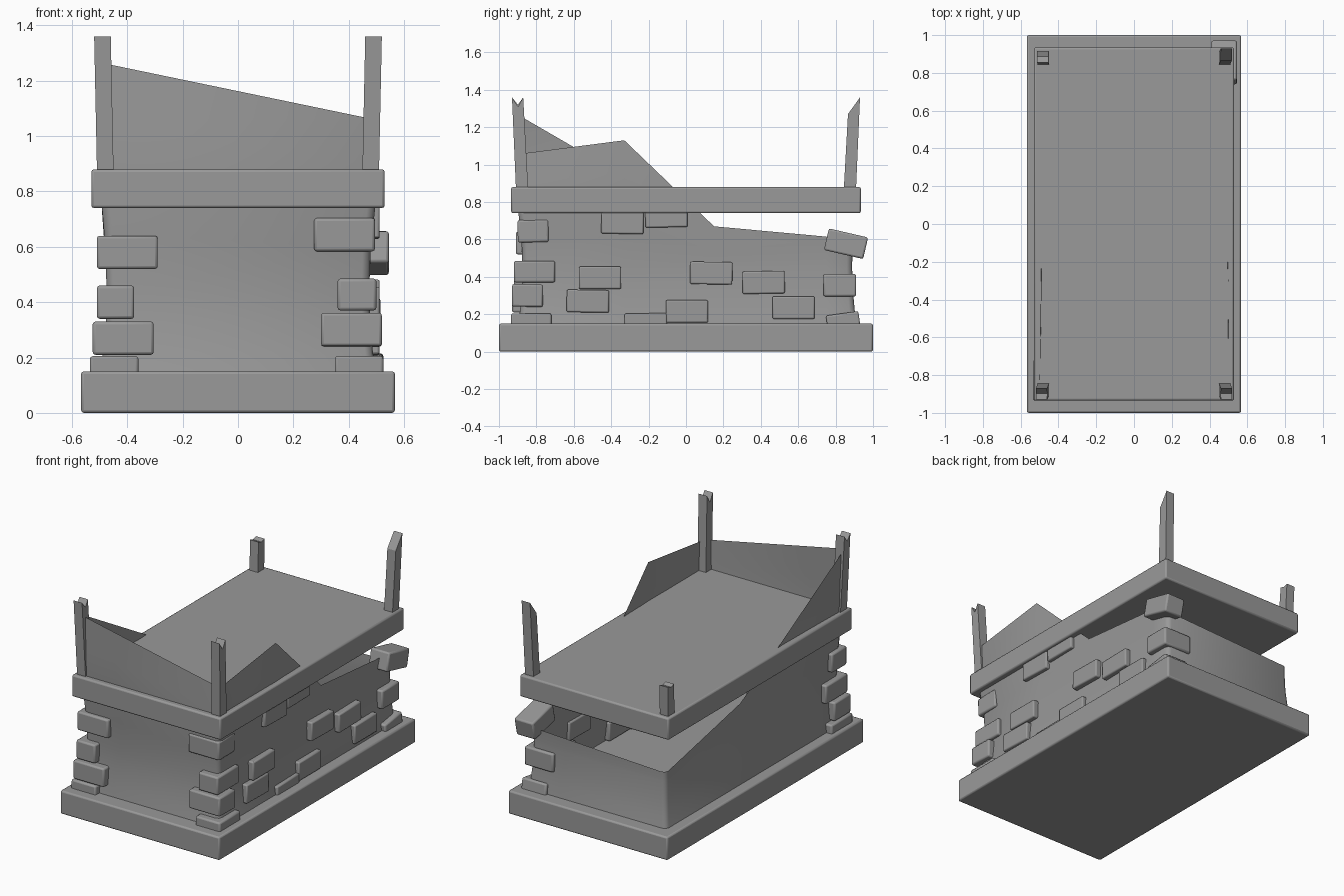
import bpy, bmesh, math

if "Cube" in bpy.data.objects:
    bpy.data.objects.remove(bpy.data.objects["Cube"])

stone = bpy.data.materials.new("dark_grey")
stone.diffuse_color = (.32, .32, .32, 1)
stone.use_nodes = True
stone.node_tree.nodes["Principled BSDF"].inputs["Base Color"].default_value = stone.diffuse_color


def finish(name, bm, angle=35):
    me = bpy.data.meshes.new(name)
    bmesh.ops.recalc_face_normals(bm, faces=bm.faces)
    bm.to_mesh(me)
    bm.free()
    me.materials.append(stone)
    ob = bpy.data.objects.new(name, me)
    bpy.context.collection.objects.link(ob)
    for o in bpy.context.selected_objects:
        o.select_set(False)
    bpy.context.view_layer.objects.active = ob
    ob.select_set(True)
    bpy.ops.object.shade_smooth_by_angle(angle=math.radians(angle))
    return ob


def box(name, x, y, z, bevel, tilt=0.0):
    """Bevelled block from (min, max) ranges, tilted about the x axis."""
    bm = bmesh.new()
    bmesh.ops.create_cube(bm, size=1)
    bmesh.ops.scale(bm, vec=(x[1] - x[0], y[1] - y[0], z[1] - z[0]), verts=bm.verts)
    ob = finish(name, bm)
    ob.location = (sum(x) / 2, sum(y) / 2, sum(z) / 2)
    ob.rotation_euler.x = math.radians(tilt)
    mod = ob.modifiers.new("bevel", 'BEVEL')
    mod.width, mod.segments = bevel, 2
    return ob


# foundation and upper floor slabs
box("foundation_slab", (-.567, .567), (-1, 1), (0, .15), .01)
box("upper_floor_slab", (-.53, .53), (-.935, .935), (.74, .88), .01)


# broken wall: one thin sheet round the building, slightly waisted, ragged top
def inset(z):
    return max(0, .026 * (1 - ((z - .45) / .32) ** 2))


r = .03
columns = [  # x, y, top height
    (-.5 + r, -.9, 1.26), (.5 - r, -.9, 1.065), (.5 - r * .3, -.9 + r * .3, 1.06), (.5, -.9 + r, 1.06),
    (.5, -.33, 1.13), (.5, .15, .67), (.5, .75, .615),
    (.5, .915 - r, .57), (.5 - r * .3, .915 - r * .3, .55), (.5 - r, .915, .54),
    (-.5 + r, .915, .50), (-.5 + r * .3, .915 - r * .3, .50), (-.5, .915 - r, .50),
    (-.5, .14, .665), (-.5, -.9 + r, 1.25), (-.5 + r * .3, -.9 + r * .3, 1.26)]
bm = bmesh.new()
grid = []
for x, y, top in columns:
    levels = [.13, .22, .33, .44] + [.44 + (top - .44) * t for t in (.25, .5, .75, 1)]
    grid.append([bm.verts.new((x * (1 - inset(z) / .5), y * (1 - inset(z) / .9) if abs(y) > .8 else y, z))
                 for z in levels])
for a, b in zip(grid, grid[1:] + grid[:1]):
    for i in range(len(a) - 1):
        bm.faces.new((a[i], b[i], b[i + 1], a[i + 1]))
finish("broken_wall", bm, 60)


# corner posts leaning outwards, with splintered tops
def post(name, sx, sy, tops):
    """tops: heights at the inner, middle and outer edge along y."""
    bm = bmesh.new()
    w = .03
    rows = []
    for y, t in zip((-w, 0, w), tops):
        for x in (-w, w):
            lean = (t - .8) * .035
            b = bm.verts.new((sx * (.478 + x), sy * (.873 + y * 1.1), .8))
            u = bm.verts.new((sx * (.478 + x + lean * .6), sy * (.873 + y + lean * 1.4), t))
            rows.append((b, u))
    for a, b in ((0, 1), (1, 3), (3, 5), (5, 4), (4, 2), (2, 0)):
        bm.faces.new((rows[a][0], rows[b][0], rows[b][1], rows[a][1]))
    for a in (0, 2):
        q = (a, a + 1, a + 3, a + 2)
        bm.faces.new([rows[i][1] for i in q])
        bm.faces.new([rows[i][0] for i in q])
    finish(name, bm, 20)


post("post_front_left", -1, -1, (1.36, 1.32, 1.36))
post("post_front_right", 1, -1, (1.36, 1.31, 1.36))
post("post_back_right", 1, 1, (1.27, 1.315, 1.36))
post("post_back_left", -1, 1, (1.07, 1.06, 1.07))

# corner stones: x range, y range, z range, tilt
corners = [
    ((.275, .495), (-.9, -.735), (.585, .705), 1), ((.36, .5), (-.92, -.70), (.37, .485), 0),
    ((.30, .52), (-.93, -.765), (.24, .36), -1), ((.35, .525), (-.935, -.72), (.09, .205), 0),
    ((-.51, -.29), (-.91, -.76), (.52, .64), 0), ((-.51, -.375), (-.92, -.70), (.34, .46), 0),
    ((-.525, -.305), (-.93, -.765), (.21, .33), 0), ((-.535, -.36), (-.935, -.72), (.09, .205), 0),
    ((.41, .545), (.748, .963), (.518, .636), -13), ((.31, .515), (.735, .91), (.295, .415), 0),
    ((.35, .525), (.755, .93), (.09, .205), 8)]
for i, (x, y, z, tilt) in enumerate(corners):
    box(f"corner_stone_{i + 1}", x, y, z, .01, tilt)

# loose bricks set in the right wall: y centre, z centre
bricks = [(-.34, .69), (-.105, .725), (-.46, .395), (-.525, .27), (-.215, .145),
          (.005, .215), (.135, .42), (.415, .37), (.575, .235)]
for i, (y, z) in enumerate(bricks):
    box(f"wall_brick_{i + 1}", (.46, .512), (y - .113, y + .113), (z - .06, z + .06), .008, (-1, 1, 0)[i % 3])
